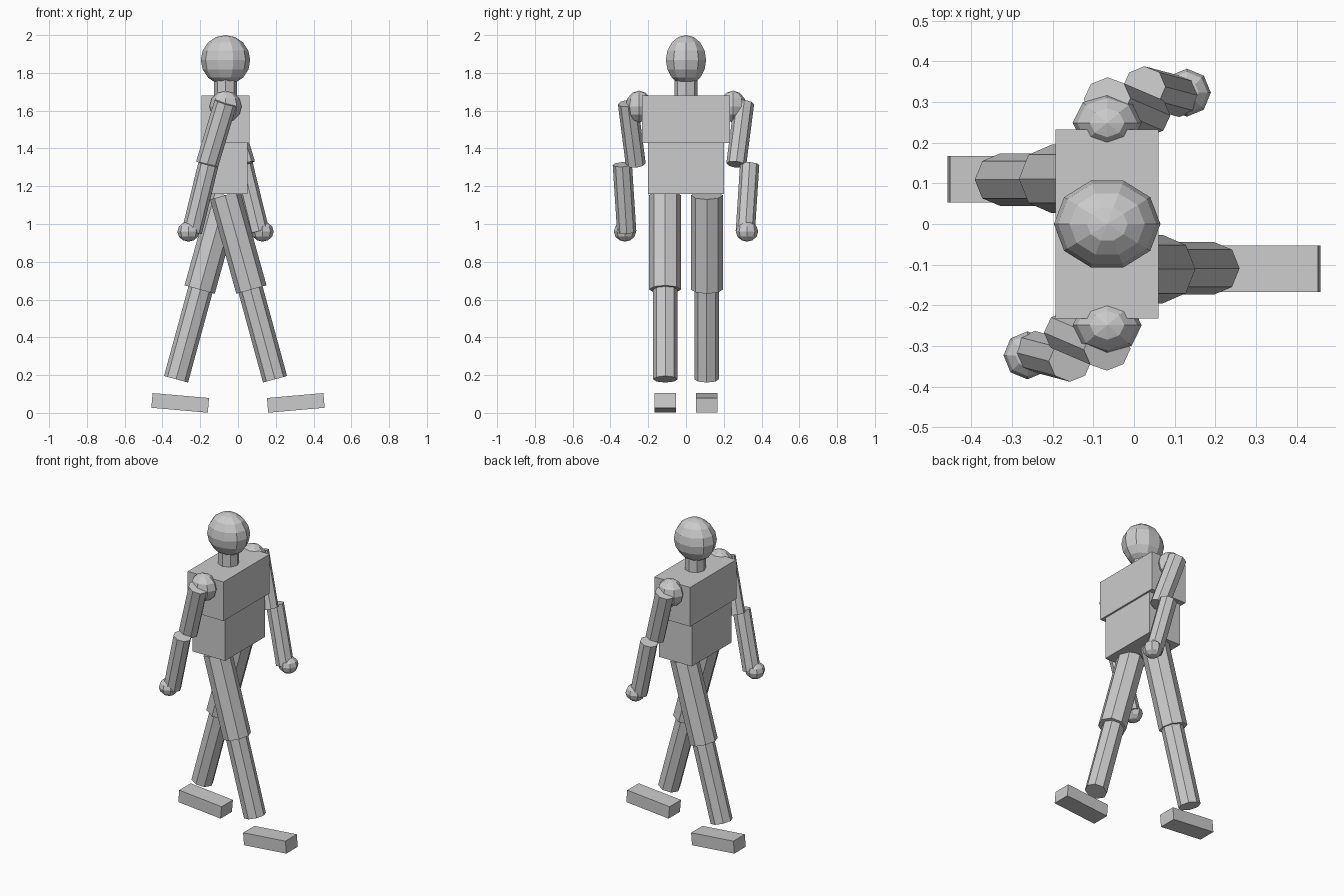
import bpy
import bmesh
from mathutils import Vector, Matrix

old = bpy.data.objects.get("Cube")
if old:
    bpy.data.objects.remove(old, do_unlink=True)

AXIS = -0.066  # centre line of the body along the walking direction

grey = bpy.data.materials.new("plain grey")
grey.use_nodes = True
grey.diffuse_color = (0.6, 0.6, 0.6, 1)
grey.node_tree.nodes["Principled BSDF"].inputs["Base Color"].default_value = (0.6, 0.6, 0.6, 1)


def finish(name, bm, matrix):
    mesh = bpy.data.meshes.new(name)
    bm.transform(matrix)
    bm.to_mesh(mesh)
    bm.free()
    mesh.materials.append(grey)
    obj = bpy.data.objects.new(name, mesh)
    bpy.context.collection.objects.link(obj)
    return obj


def box(name, centre, size, tilt=0):
    bm = bmesh.new()
    bmesh.ops.create_cube(bm, size=1)
    finish(name, bm, Matrix.Translation(centre) @ Matrix.Rotation(tilt, 4, 'Y')
           @ Matrix.Diagonal((*size, 1)))


def ball(name, centre, radii, segments, rings):
    bm = bmesh.new()
    bmesh.ops.create_uvsphere(bm, u_segments=segments, v_segments=rings, radius=1)
    # a quarter turn puts a vertex column on the y axis
    finish(name, bm, Matrix.Translation(centre) @ Matrix.Diagonal((*radii, 1))
           @ Matrix.Rotation(1.5708, 4, 'Z'))


def limb(name, top, bottom, rx, ry, sides=8):
    top, bottom = Vector(top), Vector(bottom)
    axis = top - bottom
    bm = bmesh.new()
    bmesh.ops.create_cone(bm, cap_ends=True, segments=sides, radius1=1, radius2=1, depth=1)
    turn = Vector((0, 0, 1)).rotation_difference(axis).to_matrix().to_4x4()
    finish(name, bm, Matrix.Translation((top + bottom) / 2) @ turn
           @ Matrix.Diagonal((rx, ry, axis.length, 1)))


# Head, neck and torso
ball("head", (AXIS, 0, 1.868), (0.131, 0.112, 0.132), 10, 8)
limb("neck", (AXIS, 0, 1.78), (AXIS, 0, 1.66), 0.062, 0.062)
box("chest", (AXIS, 0, 1.555), (0.253, 0.465, 0.25))
box("abdomen", (AXIS, 0, 1.295), (0.23, 0.4, 0.27))

# Arms and legs swing in opposite directions on the two sides
for side, s in (("left", 1), ("right", -1)):
    def at(x, y, z):
        return (AXIS + s * x, s * y, z)

    ball(side + "_shoulder", at(0, 0.249, 1.622), (0.085, 0.071, 0.084), 8, 6)
    limb(side + "_upper_arm", at(0, 0.308, 1.64), at(0.098, 0.266, 1.315), 0.06, 0.053)
    limb(side + "_forearm", at(0.091, 0.337, 1.315), at(0.178, 0.314, 0.96), 0.054, 0.051)
    ball(side + "_hand", at(0.196, 0.323, 0.96), (0.059, 0.059, 0.053), 8, 6)
    limb(side + "_thigh", at(0.002, 0.111, 1.152), at(-0.137, 0.111, 0.653), 0.083, 0.084)
    limb(side + "_shin", at(-0.132, 0.109, 0.655), at(-0.262, 0.109, 0.178), 0.066, 0.065)
    box(side + "_foot", (-s * 0.306, s * 0.11, 0.053), (0.3, 0.115, 0.078), s * 0.087)
